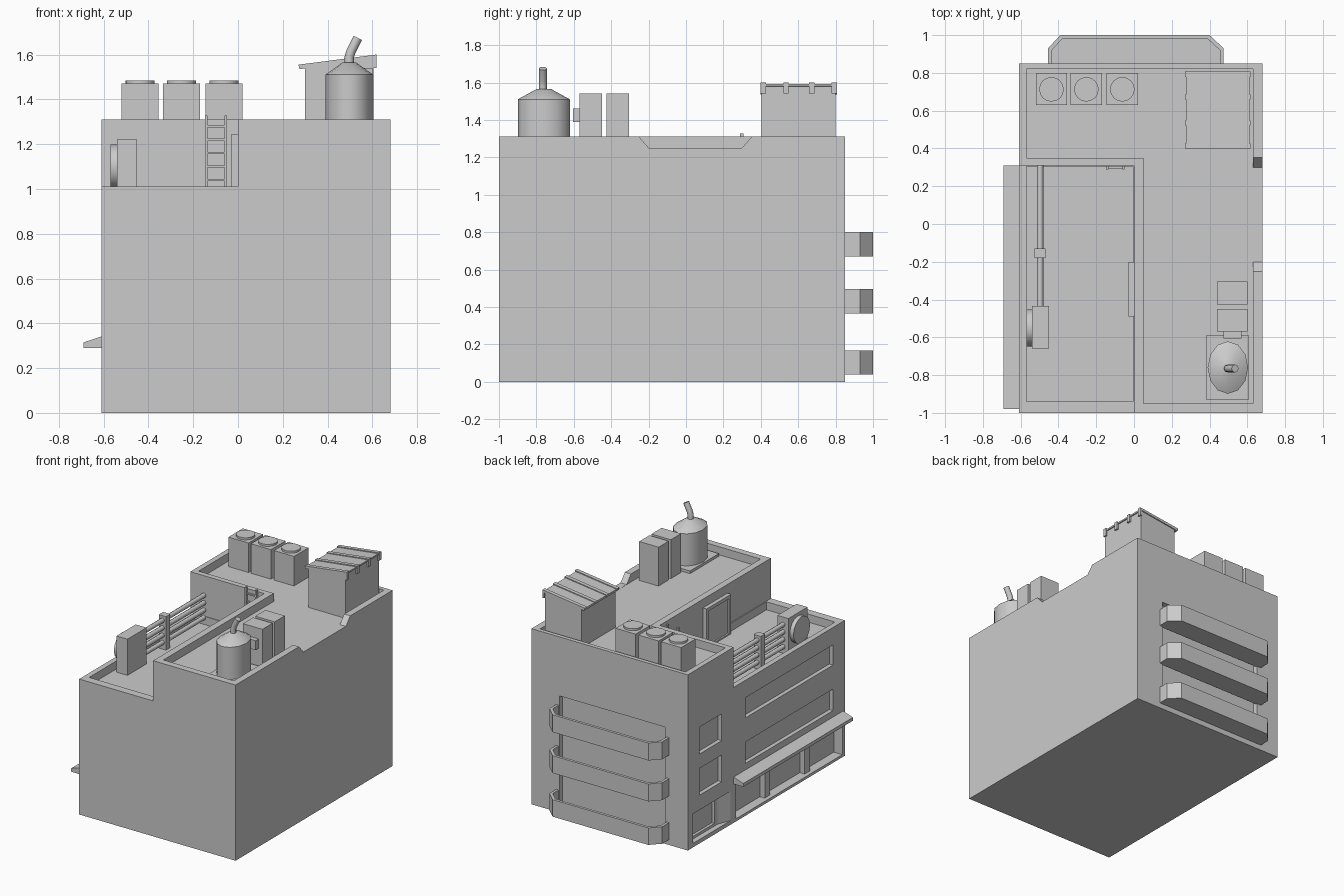
import bpy, bmesh, math
from mathutils import Vector

if "Cube" in bpy.data.objects:
    bpy.data.objects.remove(bpy.data.objects["Cube"])


def make(name, bm):
    bmesh.ops.recalc_face_normals(bm, faces=bm.faces)
    me = bpy.data.meshes.new(name)
    bm.to_mesh(me)
    bm.free()
    ob = bpy.data.objects.new(name, me)
    bpy.context.collection.objects.link(ob)
    return ob


def prism(name, pts, lo, hi, axis='z'):
    """Extrude a 2D profile: (x,y) along z, (x,z) along y or (y,z) along x."""
    at = {'z': lambda a, b, t: (a, b, t),
          'y': lambda a, b, t: (a, t, b),
          'x': lambda a, b, t: (t, a, b)}[axis]
    bm = bmesh.new()
    low = [bm.verts.new(at(a, b, lo)) for a, b in pts]
    top = [bm.verts.new(at(a, b, hi)) for a, b in pts]
    bm.faces.new(low)
    bm.faces.new(top)
    for i in range(len(pts)):
        j = (i + 1) % len(pts)
        bm.faces.new((low[i], low[j], top[j], top[i]))
    return make(name, bm)


def box(name, x0, x1, y0, y1, z0, z1):
    return prism(name, [(x0, y0), (x1, y0), (x1, y1), (x0, y1)], z0, z1)


def rod(name, a, b, r1, r2=None, n=12, sx=1, sy=1):
    a, b = Vector(a), Vector(b)
    bm = bmesh.new()
    bmesh.ops.create_cone(bm, cap_ends=True, segments=n, radius1=r1,
                          radius2=r1 if r2 is None else r2, depth=(b - a).length)
    bmesh.ops.scale(bm, vec=(sx, sy, 1), verts=bm.verts)
    bmesh.ops.rotate(bm, matrix=Vector((0, 0, 1)).rotation_difference(b - a).to_matrix(),
                     verts=bm.verts)
    bmesh.ops.translate(bm, vec=(a + b) / 2, verts=bm.verts)
    return smooth(make(name, bm))


def smooth(ob, angle=50):
    bpy.ops.object.select_all(action='DESELECT')
    ob.select_set(True)
    bpy.context.view_layer.objects.active = ob
    bpy.ops.object.shade_smooth_by_angle(angle=math.radians(angle))
    return ob


def cut(target, cutter):
    mod = target.modifiers.new("cut", 'BOOLEAN')
    mod.operation, mod.solver, mod.object = 'DIFFERENCE', 'EXACT', cutter
    bpy.context.view_layer.objects.active = target
    bpy.ops.object.modifier_apply(modifier=mod.name)
    bpy.data.objects.remove(cutter)


# Building: one block with the lower terrace and roof basins cut away
body = box("building", -.61, .68, -1, .85, 0, 1.31)
cut(body, box("c", -.8, 0, -1.2, .31, 1.01, 1.5))
cut(body, box("c", -.57, -.006, -.94, .305, .95, 1.1))
cut(body, prism("c", [(-.57, .35), (.05, .35), (.05, -.95), (.63, -.95),
                      (.63, .82), (-.57, .82)], 1.25, 1.5))
# Notch in the right parapet
cut(body, prism("c", [(-.20, 1.251), (.30, 1.251), (.36, 1.32), (-.26, 1.32)], .61, .8, 'x'))
# Left wall windows, shopfront and corner entrance
for z0, z1 in ((.73, .88), (.39, .55)):
    cut(body, box("c", -.7, -.58, -.86, .17, z0, z1))
for z0, z1 in ((.667, .867), (.36, .56)):
    cut(body, box("c", -.7, -.58, .45, .71, z0, z1))
cut(body, box("c", -.7, -.54, -.97, .28, .02, .29))
cut(body, prism("c", [(-.7, .79), (-.57, .79), (-.57, .44), (-.612, .34), (-.7, .34)], .03, .25))
cut(body, box("c", -.6, -.55, .48, .73, .05, .22))
# Recess behind the balconies
cut(body, box("c", -.42, .45, .81, .9, .05, .87))

# Shopfront pillars and awning
for y in (-.6, -.13):
    box("shop_pillar", -.58, -.52, y - .03, y + .03, 0, .30)
prism("awning", [(-.69, .29), (-.60, .29), (-.60, .345), (-.69, .315)], -.98, .31, 'y')

# Balconies: chamfered trays
outer = [(-.455, .84), (-.455, .93), (-.39, 1), (.40, 1), (.475, .93), (.475, .84)]
inner = [(-.435, .83), (-.435, .92), (-.38, .98), (.39, .98), (.455, .92), (.455, .83)]
for z0, z1 in ((.04, .167), (.365, .495), (.67, .80)):
    b = prism("balcony", outer, z0, z1)
    cut(b, prism("c", inner, z0 + .03, z1 + .1))

# Round tank with conical cap and bent flue
box("tank_base", .38, .61, -.93, -.59, 1.24, 1.27)
rod("tank", (.497, -.76, 1.26), (.497, -.76, 1.51), .107, sy=1.3)
rod("tank_cap", (.497, -.76, 1.51), (.497, -.76, 1.565), .107, .03, sy=1.3)
cu = bpy.data.curves.new("flue", 'CURVE')
cu.dimensions = '3D'
cu.bevel_depth, cu.bevel_resolution, cu.use_fill_caps = .021, 2, True
sp = cu.splines.new('POLY')
path = [(.497, 1.55), (.497, 1.59), (.505, 1.615), (.535, 1.675)]
sp.points.add(len(path) - 1)
for p, (x, z) in zip(sp.points, path):
    p.co = (x, -.765, z, 1)
flue = bpy.data.objects.new("flue", cu)
bpy.context.collection.objects.link(flue)
bpy.ops.object.select_all(action='DESELECT')
flue.select_set(True)
bpy.context.view_layer.objects.active = flue
bpy.ops.object.convert(target='MESH')
smooth(bpy.context.object)

# Tall cabinets beside the tank
box("cabinet_front", .44, .60, -.57, -.45, 1.24, 1.54)
box("cabinet_back", .44, .60, -.425, -.305, 1.24, 1.54)
box("cabinet_link", .475, .57, -.605, -.57, 1.39, 1.46)

# Three rooftop fan units
for x in (-.437, -.252, -.062):
    box("fan_unit", x - .083, x + .083, .63, .80, 1.24, 1.47)
    rod("fan_cover", (x, .713, 1.46), (x, .713, 1.485), .065, n=16)

# Sloped-roof shed with ribs
prism("shed", [(.30, 1.24), (.605, 1.24), (.605, 1.585), (.30, 1.54)], .405, .80, 'y')
prism("shed_roof", [(.275, 1.535), (.612, 1.58), (.612, 1.592), (.275, 1.55)], .40, .805, 'y')
for y in (.413, .535, .672, .793):
    prism("shed_rib", [(.27, 1.555), (.275, 1.535), (.605, 1.58), (.605, 1.54),
                       (.618, 1.54), (.618, 1.60)], y - .014, y + .014, 'y')

# Terrace door and ladder
door = box("terrace_door", -.03, .01, -.49, -.20, .94, 1.245)
cut(door, box("c", -.05, -.018, -.465, -.225, .96, 1.22))
for x in (-.142, -.055):
    box("ladder_rail", x - .006, x + .006, .288, .308, .94, 1.328)
for i in range(6):
    z = .98 + i * .06
    box("ladder_rung", -.142, -.055, .292, .304, z - .005, z + .005)

# Terrace pipes, bracket and fan box
for z in (1.0, 1.055, 1.11, 1.165):
    rod("pipe", (-.497, -.46, z), (-.497, .32, z), .017, n=8)
box("pipe_bracket", -.527, -.468, -.18, -.13, .94, 1.20)
box("terrace_unit", -.54, -.45, -.66, -.435, .94, 1.22)
rod("terrace_fan", (-.57, -.55, 1.1), (-.53, -.55, 1.1), .098, n=16)
